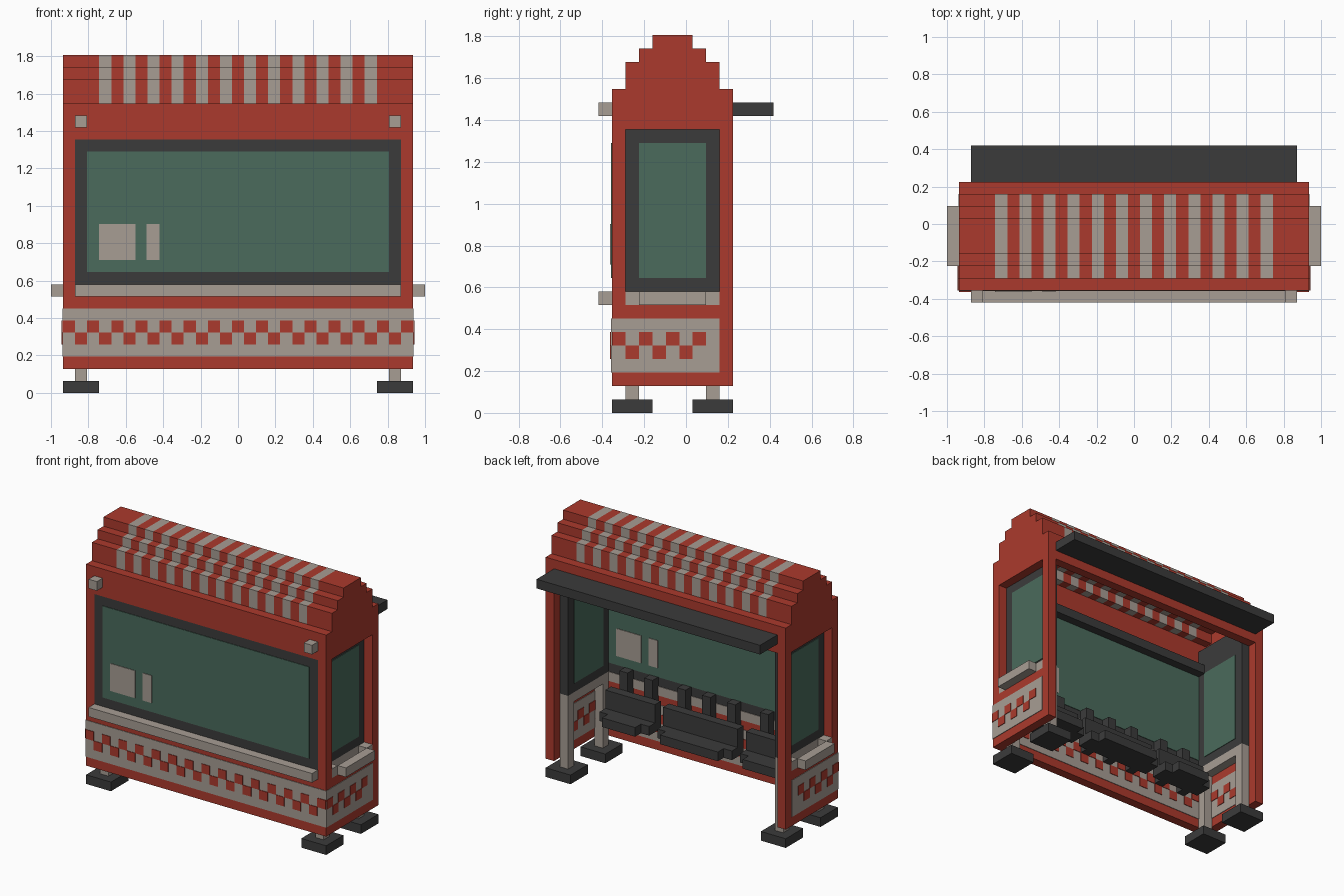
import bpy
import bmesh

if "Cube" in bpy.data.objects:
    bpy.data.objects.remove(bpy.data.objects["Cube"], do_unlink=True)

UNIT = 2 / 31          # one building block
DEPTH_MID = 6.5        # depth is counted from the front ledge backwards
OUT, WALL, FRAME = 14.5, 13.5, 12.5   # half widths: outside, side wall inside, frame inside
SKIN = 0.06            # painted plate thickness, in blocks


def material(name, r, g, b):
    mat = bpy.data.materials.new(name)
    mat.use_nodes = True
    mat.diffuse_color = (r, g, b, 1)
    mat.node_tree.nodes["Principled BSDF"].inputs["Base Color"].default_value = (r, g, b, 1)
    return mat


RED = material("brick red", 0.41, 0.042, 0.026)
GREY = material("warm grey", 0.386, 0.337, 0.296)
DARK = material("charcoal", 0.044, 0.044, 0.044)
GLASS = material("green glass", 0.069, 0.147, 0.107)


def finish(name, mat, bm):
    bmesh.ops.recalc_face_normals(bm, faces=bm.faces)
    for v in bm.verts:
        v.co.y -= DEPTH_MID
        v.co *= UNIT
    mesh = bpy.data.meshes.new(name)
    bm.to_mesh(mesh)
    bm.free()
    mesh.materials.append(mat)
    obj = bpy.data.objects.new(name, mesh)
    bpy.context.collection.objects.link(obj)
    return obj


def add_prism(bm, profile, x0, x1):
    """Extrude a (depth, height) profile from x0 to x1."""
    face = bm.faces.new([bm.verts.new((x0, y, z)) for y, z in profile])
    new = bmesh.ops.extrude_face_region(bm, geom=[face])["geom"]
    bm.faces.new([bm.verts.new(v.co) for v in face.verts]) if not face.is_valid else None
    for v in new:
        if isinstance(v, bmesh.types.BMVert):
            v.co.x = x1
    bmesh.ops.remove_doubles(bm, verts=bm.verts, dist=0)


def boxes(name, mat, items, mirror=False):
    """Each item is ((x0, x1), (y0, y1), (z0, z1)) in blocks."""
    bm = bmesh.new()
    for xs, ys, zs in items:
        for s in ((1, -1) if mirror else (1,)):
            cube = bmesh.ops.create_cube(bm, size=1)["verts"]
            for v in cube:
                v.co.x = s * xs[v.co.x > 0]
                v.co.y = ys[v.co.y > 0]
                v.co.z = zs[v.co.z > 0]
    return finish(name, mat, bm)


def prisms(name, mat, profile, spans):
    bm = bmesh.new()
    for x0, x1 in spans:
        ends = [[bm.verts.new((x, y, z)) for y, z in profile] for x in (x0, x1)]
        for ring in ends:
            bm.faces.new(ring)
        n = len(profile)
        for i in range(n):
            j = (i + 1) % n
            bm.faces.new((ends[0][i], ends[0][j], ends[1][j], ends[1][i]))
    return finish(name, mat, bm)


def wide(half):
    return (-half, half)


# Feet and legs
ends = [(1, 4), (7, 10)]
posts = [(2, 3), (8, 9)]
boxes("feet", DARK, [((OUT - 3, OUT), y, (0, 1)) for y in ends], True)
boxes("legs", GREY, [((FRAME, WALL), y, (1, 9)) for y in posts], True)

# Front wall with its flush window
front = (1, 2)
boxes("front_wall", RED, [(wide(OUT), front, (2, 9)), (wide(OUT), front, (21, 24))])
boxes("front_corner_pillars", RED, [((WALL, OUT), front, (9, 21))], True)
boxes("front_window_frame", DARK, [(wide(WALL), front, (9, 21))])
boxes("front_glass", GLASS, [(wide(FRAME), (1 - SKIN, 2 + SKIN), (10, 20))])
boxes("front_ledge", GREY, [(wide(WALL), (0, 1), (8, 9))])
boxes("inner_front_strip", GREY, [(wide(FRAME), (2, 2 + SKIN), (8, 9))])
boxes("inner_front_beam", DARK, [(wide(FRAME), (2, 3), (20, 21))])
boxes("front_lamps", GREY, [((FRAME, WALL), (0, 1), (22, 23))], True)

# Notices on the front glass, mirrored on the inner face
for side, s, y in (("outer", -1, (1 - 2 * SKIN, 1)), ("inner", 1, (2, 2 + 2 * SKIN))):
    spans = [(8.5, 11.5), (6.5, 7.6)]
    boxes(side + "_notices", GREY, [((s * a, s * b), y, (11, 14)) for a, b in spans])

# Side walls with recessed windows
side = (WALL, OUT)
boxes("side_walls", RED, [
    (side, (2, 9), (2, 8)), (side, (2, 9), (21, 24)), (side, (9, 10), (2, 24))], True)
boxes("side_window_frames", DARK, [((FRAME, WALL), (2, 9), (9, 23))], True)
boxes("side_glass", GLASS, [((FRAME - SKIN, WALL + SKIN), (3, 8), (10, 20))], True)
boxes("side_trays", GREY, [
    ((OUT, OUT + 1), (3, 8), (8, 9)), (side, (2, 3), (8, 9)), (side, (8, 9), (8, 9)),
    ((FRAME, WALL), (3, 8), (8, 9)), (side, (3, 8), (8, 8 + SKIN))], True)

# Painted bands with two rows of checks
band = (3, 7)
boxes("front_band", GREY, [(wide(OUT), (1 - SKIN, 1), band), (wide(WALL), (2, 2 + SKIN), band)])
boxes("side_bands", GREY, [((OUT, OUT + SKIN), (1, 9), band),
                           ((WALL - SKIN, WALL), (2, 9), band)], True)
front_checks, side_checks = [], []
for i in range(29):
    x = i - OUT
    row = (5, 6) if i % 2 == 0 else (4, 5)
    front_checks.append(((x, x + 1), (1 - 2 * SKIN, 1), row))
    if 0 < i < 28:
        front_checks.append(((x, x + 1), (2, 2 + 2 * SKIN), row))
    if i < 7:
        side_checks.append(((OUT, OUT + 2 * SKIN), (i + 1, i + 2), row))
        if i > 0:
            side_checks.append(((WALL - 2 * SKIN, WALL), (i + 1, i + 2), row))
boxes("front_checks", RED, front_checks)
boxes("side_checks", RED, side_checks, True)

# Rear header and canopy
boxes("rear_header", RED, [(wide(WALL), (9, 10), (21, 24))])
boxes("rear_canopy", DARK, [(wide(WALL), (10, 13), (22, 23))])

# Stepped roof: hollow shell in stripes, solid gables at both ends
def steps(inset):
    left = [(2, 24), (2, 26), (3, 26), (3, 27), (4, 27), (4, 28)]
    low = [(y + inset, z - inset if z > 24 else z) for y, z in left]
    return low + [(11 - y, z) for y, z in reversed(low)]


outer = steps(0)
shell = outer + steps(0.9)[::-1]
prisms("roof_gables", RED, outer, [(-OUT, -WALL), (WALL, OUT)])
stripes = [(i - 11.5, i - 10.5) for i in range(23)]
prisms("roof_grey_stripes", GREY, shell, stripes[::2])
prisms("roof_red_stripes", RED, shell, stripes[1::2] + [(-WALL, -11.5), (11.5, WALL)])

# Bench in three sections, held by posts on the front wall
for name, a, b in (("right", -11.5, -5.5), ("middle", -4.5, 4.5), ("left", 5.5, 11.5)):
    boxes(name + "_bench", DARK, [
        ((a, b), (3, 4), (5, 8)), ((a, b), (4, 5), (5, 6)), ((a + 1, b - 1), (5, 6), (5, 6))])
boxes("bench_posts", DARK, [((x - 0.5, x + 0.5), (2, 3), (5, 10))
                            for x in (-10, -7, -3, 0, 3, 7, 10)])
